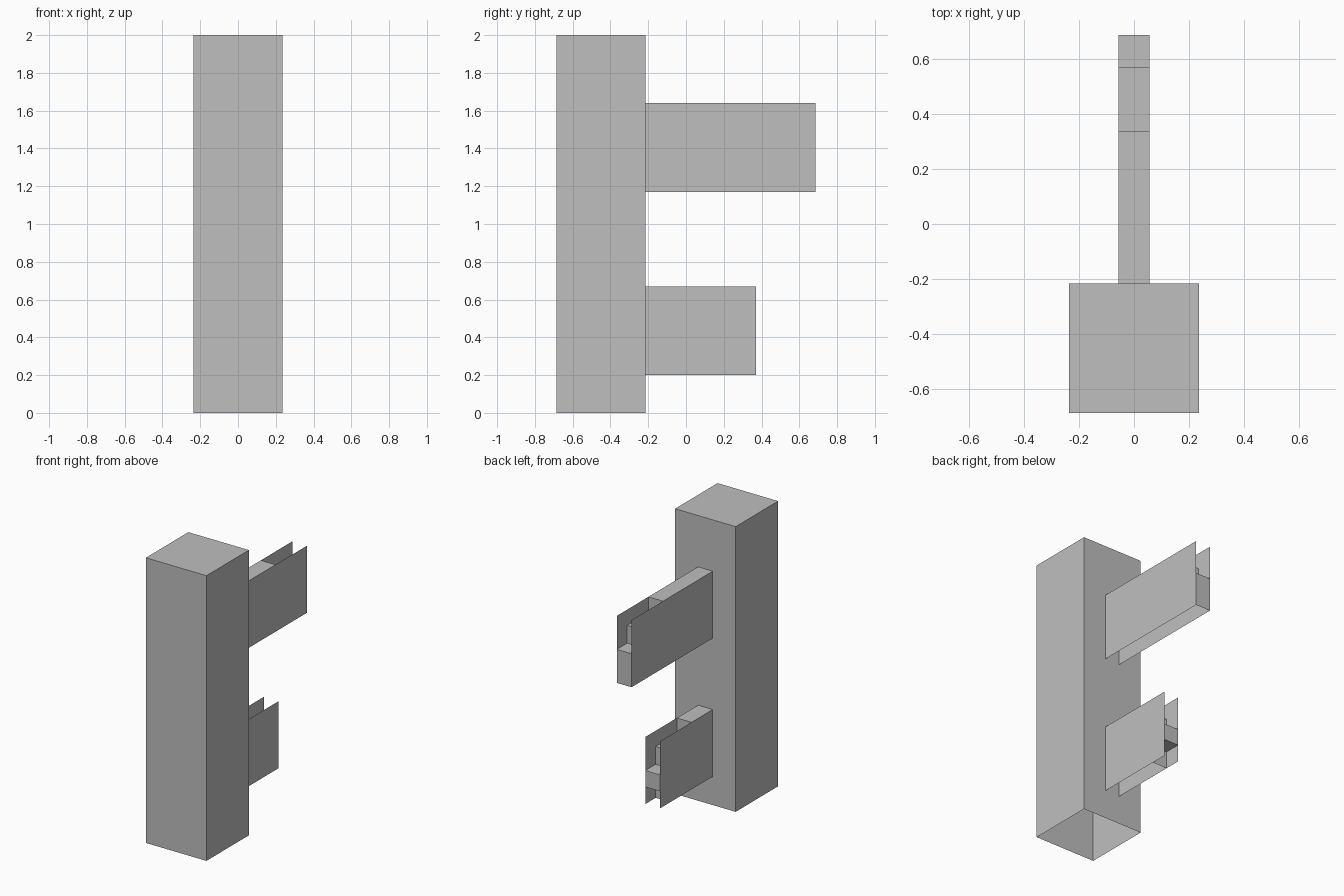
import bpy

if "Cube" in bpy.data.objects:
    bpy.data.objects.remove(bpy.data.objects["Cube"])

grey = bpy.data.materials.new("plain grey")
grey.diffuse_color = (0.52, 0.52, 0.52, 1)
grey.use_nodes = True
grey.node_tree.nodes["Principled BSDF"].inputs["Base Color"].default_value = grey.diffuse_color


def make_object(name, verts, faces):
    mesh = bpy.data.meshes.new(name)
    mesh.from_pydata(verts, [], faces)
    mesh.materials.append(grey)
    obj = bpy.data.objects.new(name, mesh)
    bpy.context.collection.objects.link(obj)
    return obj


BACK = -0.215   # rear face of the post, where the arms begin
HALF = 0.057    # half the arm thickness


def post():
    # Square hollow post, open at the bottom
    h, y0, y1 = 0.235, -0.685, BACK
    ring = [(-h, y0), (h, y0), (h, y1), (-h, y1)]
    verts = [(x, y, z) for z in (0, 2) for x, y in ring]
    sides = [(i, (i + 1) % 4, (i + 1) % 4 + 4, i + 4) for i in range(4)]
    make_object("post", verts, sides + [(4, 5, 6, 7)])


def arm(name, end, low, high, strip):
    # Two thin side plates
    for label, x in (("left", -HALF), ("right", HALF)):
        corners = [(x, BACK, low), (x, end, low), (x, end, high), (x, BACK, high)]
        face = (0, 1, 2, 3) if x > 0 else (3, 2, 1, 0)
        make_object(f"{name}_{label}_plate", corners, [face])
    # Stepped strip joining the plates
    verts = [(x, y, z) for y, z in strip for x in (-HALF, HALF)]
    faces = [(i, i + 1, i + 3, i + 2) for i in range(0, len(verts) - 2, 2)]
    make_object(f"{name}_stepped_strip", verts, faces)


def steps(end, high):
    # Staircase profile descending from the top of the arm to its end
    a, b = end - 0.35, end - 0.115
    return [(BACK, high), (a, high), (a, high - 0.11), (b, high - 0.11),
            (b, high - 0.235), (end, high - 0.235)]


post()
arm("upper_arm", 0.685, 1.17, 1.64, steps(0.685, 1.64) + [(0.685, 1.17)])
# The lower arm is notched underneath its tip
arm("lower_arm", 0.37, 0.20, 0.67,
    steps(0.37, 0.67) + [(0.37, 0.32), (0.255, 0.32), (0.255, 0.20)])
